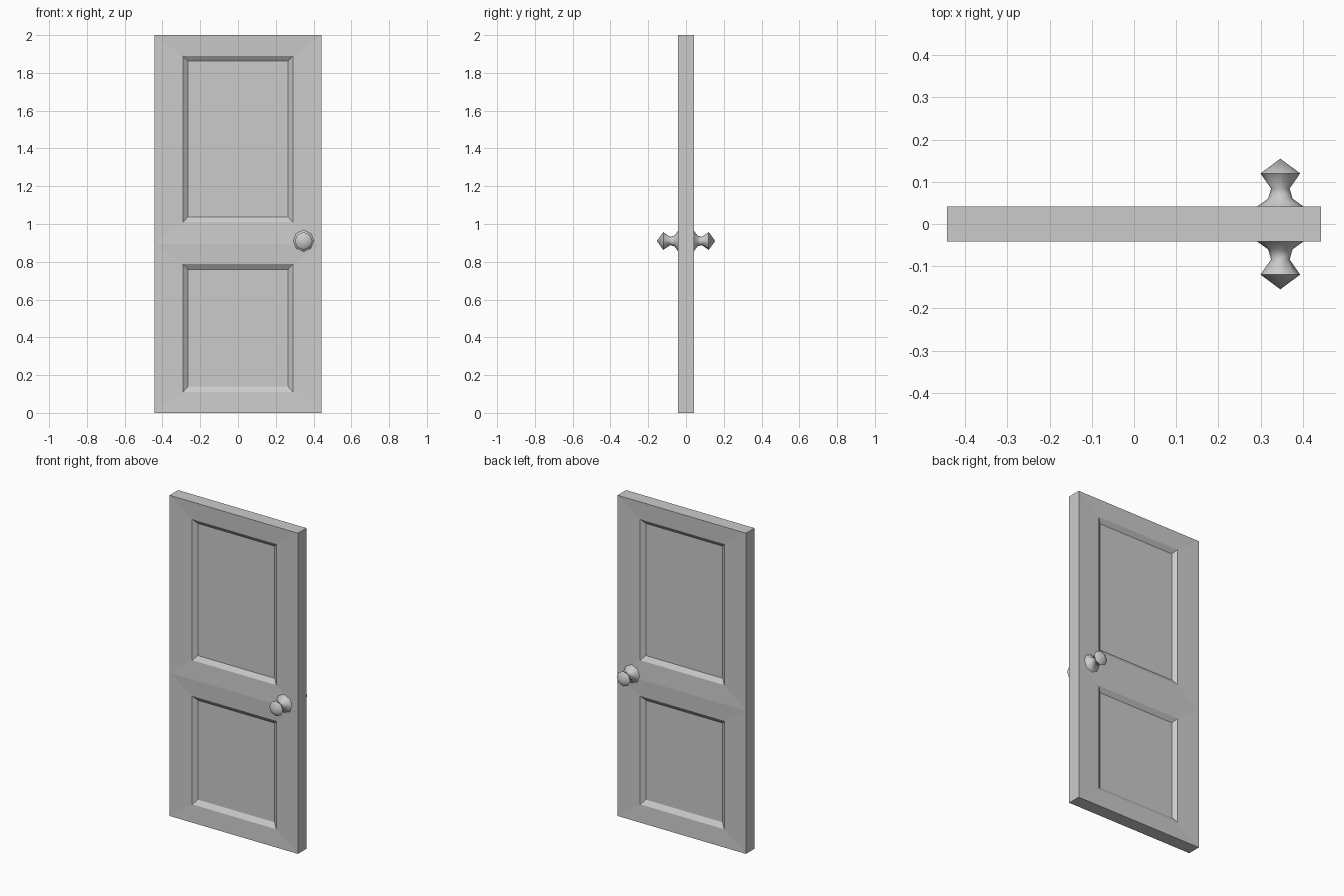
import bpy, bmesh, math

if "Cube" in bpy.data.objects:
    bpy.data.objects.remove(bpy.data.objects["Cube"])

W, T, H, MID = 0.443, 0.042, 2.0, 0.893


def finish(bm, name, smooth=False):
    bmesh.ops.remove_doubles(bm, verts=bm.verts, dist=1e-5)
    bmesh.ops.recalc_face_normals(bm, faces=bm.faces)
    mesh = bpy.data.meshes.new(name)
    bm.to_mesh(mesh)
    bm.free()
    obj = bpy.data.objects.new(name, mesh)
    bpy.context.collection.objects.link(obj)
    if smooth:
        bpy.ops.object.select_all(action='DESELECT')
        obj.select_set(True)
        bpy.context.view_layer.objects.active = obj
        bpy.ops.object.shade_smooth_by_angle(angle=math.radians(50))
    return obj


def bridge(bm, a, b):
    for i in range(len(a)):
        j = (i + 1) % len(a)
        bm.faces.new((a[i], a[j], b[j], b[i]))


# Door slab: each panel is nested rectangles (half width, bottom, top, depth)
panels = [
    [(W, 0, MID, T), (0.29, 0.111, 0.787, 0.037), (0.265, 0.14, 0.759, 0.017)],
    [(W, MID, H, T), (0.29, 1.01, 1.889, 0.037), (0.265, 1.038, 1.862, 0.017)],
]
bm = bmesh.new()
for rings in panels:
    outers = []
    for side in (-1, 1):
        loops = [[bm.verts.new((x, side * y, z)) for x, z in
                  ((-w, z0), (w, z0), (w, z1), (-w, z1))] for w, z0, z1, y in rings]
        for a, b in zip(loops, loops[1:]):
            bridge(bm, a, b)
        bm.faces.new(loops[-1])
        outers.append(loops[0])
    # Rim of the slab, leaving out the shared edge between the two halves
    f, b = outers
    shared = 2 if rings[0][1] == 0 else 0
    for i in range(4):
        if i != shared:
            j = (i + 1) % 4
            bm.faces.new((f[i], f[j], b[j], b[i]))
finish(bm, "door_slab")

# Turned eight-sided knobs: (radius, distance from door centre)
profile = [(0.062, 0.035), (0.053, 0.043), (0.029, 0.06), (0.022, 0.084), (0.047, 0.12)]
SIDES = 8
for side, name in ((-1, "front_knob"), (1, "back_knob")):
    bm = bmesh.new()
    loops = [[bm.verts.new((r * math.cos(2 * math.pi * k / SIDES), side * y,
                            r * math.sin(2 * math.pi * k / SIDES)))
              for k in range(SIDES)] for r, y in profile]
    for a, b in zip(loops, loops[1:]):
        bridge(bm, a, b)
    tip = bm.verts.new((0, side * 0.155, 0))
    for k in range(SIDES):
        bm.faces.new((loops[-1][k], loops[-1][(k + 1) % SIDES], tip))
    bm.faces.new(loops[0])
    finish(bm, name, True).location = (0.347, 0, 0.91)
